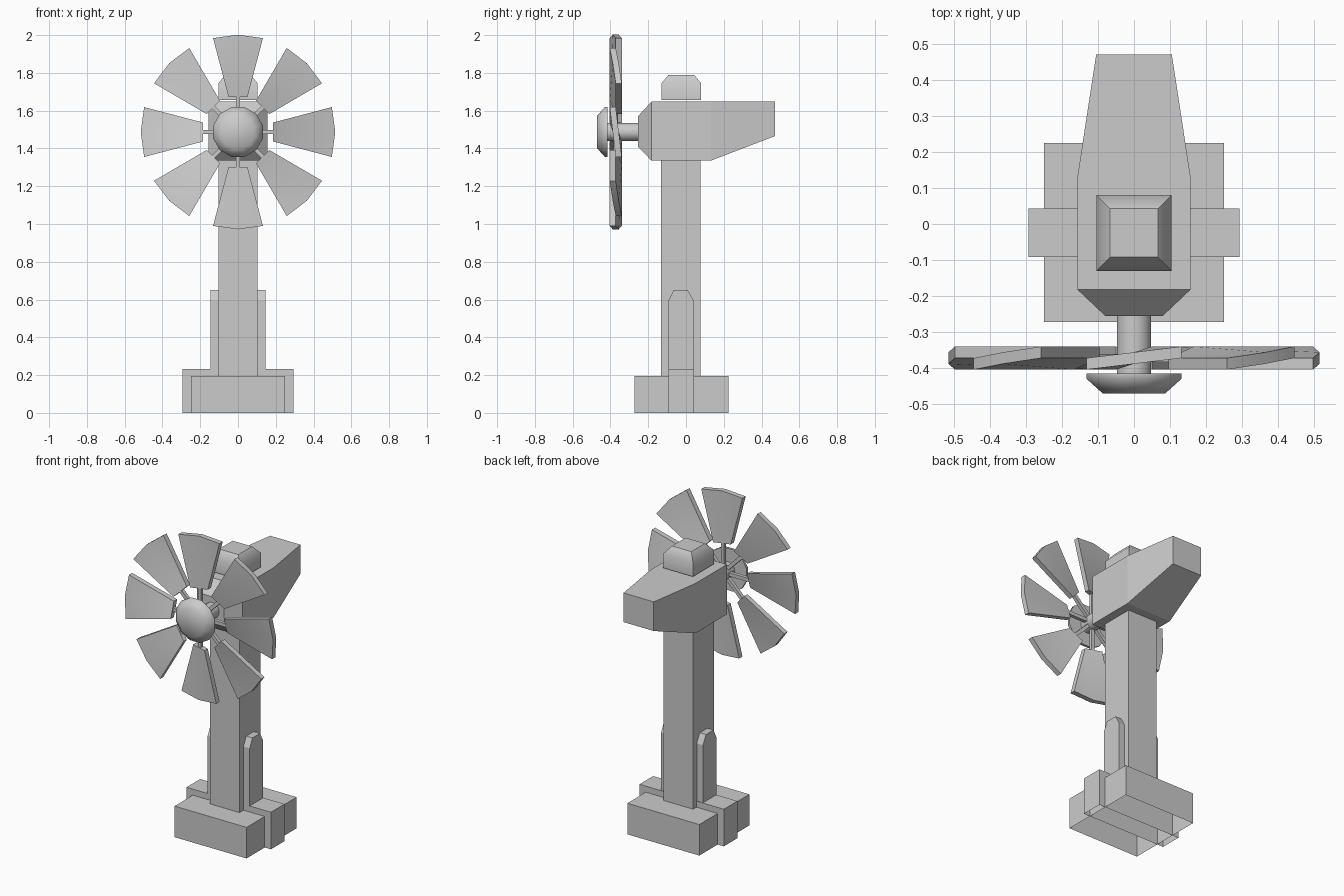
import bpy, bmesh
from math import sin, cos, pi, radians
from mathutils import Matrix, Vector

if "Cube" in bpy.data.objects:
    bpy.data.objects.remove(bpy.data.objects["Cube"])


def finish(bm, name, smooth=None):
    bmesh.ops.recalc_face_normals(bm, faces=bm.faces)
    me = bpy.data.meshes.new(name)
    bm.to_mesh(me)
    bm.free()
    ob = bpy.data.objects.new(name, me)
    bpy.context.collection.objects.link(ob)
    if smooth:
        bpy.ops.object.select_all(action='DESELECT')
        bpy.context.view_layer.objects.active = ob
        ob.select_set(True)
        bpy.ops.object.shade_smooth_by_angle(angle=radians(smooth))
    return ob


def loft(name, rings, caps=(True, True), smooth=None):
    """Skin a list of closed point rings."""
    bm = bmesh.new()
    vs = [[bm.verts.new(p) for p in r] for r in rings]
    n = len(vs[0])
    for a, b in zip(vs, vs[1:]):
        for i in range(n):
            j = (i + 1) % n
            bm.faces.new((a[i], a[j], b[j], b[i]))
    if caps[0]:
        bm.faces.new(vs[0][::-1])
    if caps[1]:
        bm.faces.new(vs[-1])
    return finish(bm, name, smooth)


def flat_rect(hx, y0, y1, z):
    return [(-hx, y0, z), (hx, y0, z), (hx, y1, z), (-hx, y1, z)]


def upright_rect(hx, z0, z1, y):
    return [(-hx, y, z0), (hx, y, z0), (hx, y, z1), (-hx, y, z1)]


def disc(r, y, n):
    return [(r * cos(2 * pi * (i + .5) / n), y, HUB_Z + r * sin(2 * pi * (i + .5) / n))
            for i in range(n)]


HUB_Z = 1.487

# Base boxes, open underneath
loft("base", [flat_rect(.25, -.272, .225, z) for z in (0, .195)], (False, True))
loft("base_crossbar", [flat_rect(.293, -.092, .043, z) for z in (0, .233)], (False, True))

# Tower and its side buttress
loft("tower", [flat_rect(.103, -.132, .076, z) for z in (.19, 1.34)])
fin = [(-.092, .22), (.04, .22), (.04, .595), (.01, .65), (-.065, .65), (-.092, .595)]
loft("side_buttress", [[(x, y, z) for y, z in fin] for x in (-.146, .146)])

# Nacelle
loft("nacelle", [upright_rect(.08, 1.41, 1.57, -.255),
                 upright_rect(.157, 1.335, 1.648, -.182),
                 upright_rect(.157, 1.335, 1.648, .13),
                 upright_rect(.105, 1.465, 1.648, .47)])

# Roof cap with a bevelled top
loft("roof_cap", [flat_rect(.104, -.13, .08, 1.657),
                  flat_rect(.104, -.13, .08, 1.745),
                  flat_rect(.067, -.092, .043, 1.79)], smooth=45)

# Shaft and nose cap
loft("shaft", [disc(.049, y, 12) for y in (-.25, -.425)], smooth=40)
loft("nose_cap", [disc(.136, -.415, 12), disc(.136, -.43, 12), disc(.09, -.47, 12)], smooth=60)

# Rotor: eight twisted blades on thin spokes
OUTLINE = [(-.05, .185, -.016), (-.132, .497, -.016), (0, .515, 0),
           (.132, .497, .016), (.05, .185, .016)]
for k in range(8):
    turn = Matrix.Translation((0, -.372, HUB_Z)) @ Matrix.Rotation(k * pi / 4, 4, 'Y')
    rings = [[turn @ Vector((x, y + t, z)) for x, z, y in OUTLINE] for t in (-.016, .016)]
    bm = bmesh.new()
    f, b = [[bm.verts.new(p) for p in r] for r in rings]
    for i in range(5):
        j = (i + 1) % 5
        bm.faces.new((f[i], f[j], b[j], b[i]))
    for s in (f, b):
        for tri in ((2, 0, 1), (2, 3, 4), (2, 4, 0)):
            bm.faces.new([s[i] for i in tri])
    finish(bm, f"blade_{k + 1}", 30)
    spoke = [[turn @ Vector(p) for p in flat_rect(.011, -.011, .011, z)] for z in (.03, .2)]
    loft(f"spoke_{k + 1}", spoke)
